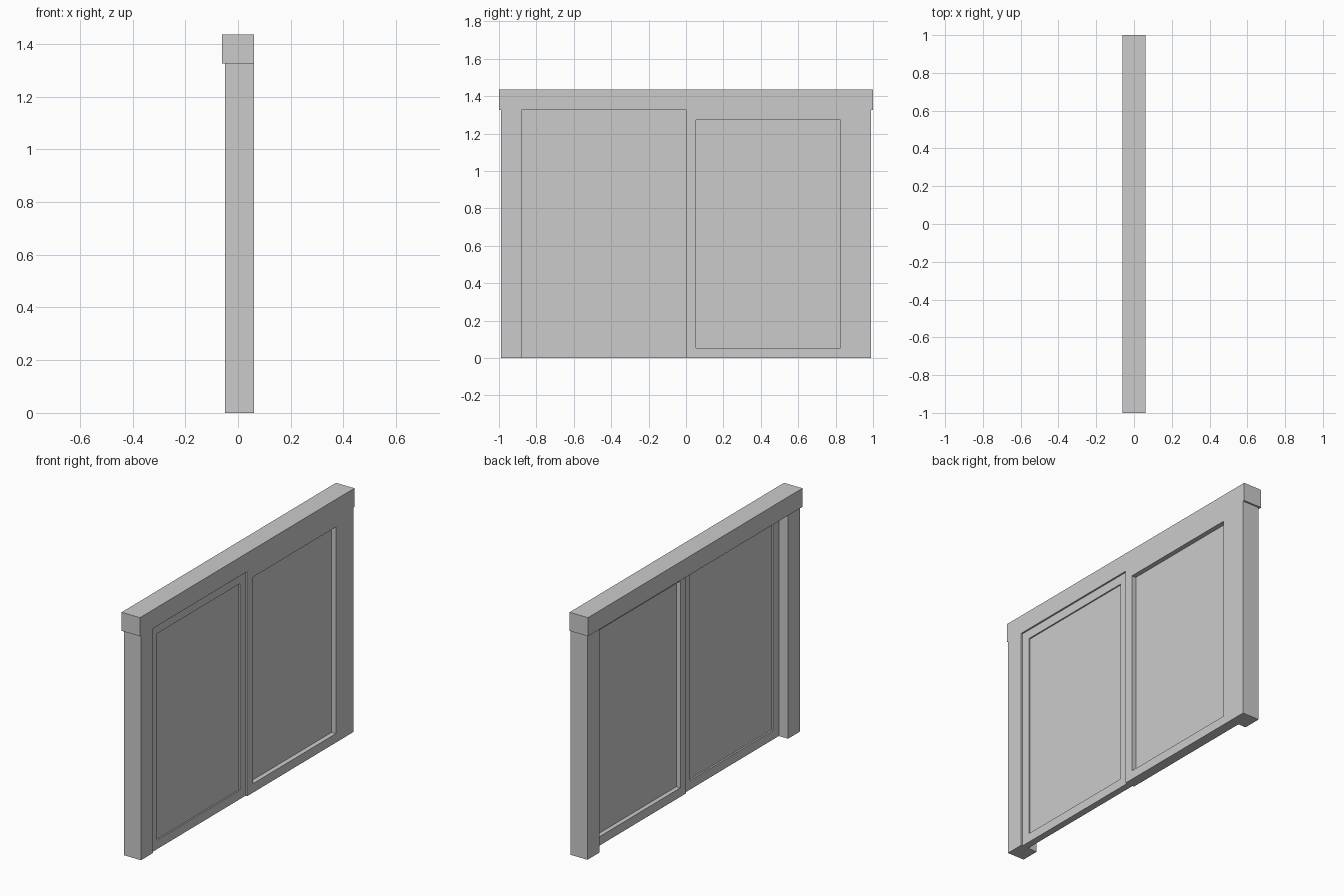
import bpy, bmesh

if "Cube" in bpy.data.objects:
    bpy.data.objects.remove(bpy.data.objects["Cube"])


def finish(name, bm):
    bmesh.ops.recalc_face_normals(bm, faces=bm.faces)
    mesh = bpy.data.meshes.new(name)
    bm.to_mesh(mesh)
    bm.free()
    obj = bpy.data.objects.new(name, mesh)
    bpy.context.collection.objects.link(obj)
    return obj


def box(name, x, y, z):
    """Box spanning the (min, max) pairs on each axis."""
    bm = bmesh.new()
    bmesh.ops.create_cube(bm, size=1)
    for v in bm.verts:
        v.co = [(a + b) / 2 + c * (b - a) for (a, b), c in zip((x, y, z), v.co)]
    return finish(name, bm)


def ring(name, x, y, z, w):
    """Rectangular frame of bar width w, facing along x."""
    bm = bmesh.new()
    loops = []
    for px, inset in ((x[0], 0), (x[1], 0), (x[1], w), (x[0], w)):
        y0, y1, z0, z1 = y[0] + inset, y[1] - inset, z[0] + inset, z[1] - inset
        loops.append([bm.verts.new((px, a, b))
                      for a, b in ((y0, z0), (y1, z0), (y1, z1), (y0, z1))])
    for i in range(4):
        p, q = loops[i], loops[(i + 1) % 4]
        for k in range(4):
            n = (k + 1) % 4
            bm.faces.new((p[k], p[n], q[n], q[k]))
    return finish(name, bm)


TOP = 1.325      # underside of the header
JAMB = 0.88      # inner face of the jambs
BAR = 0.053      # sash bar width

# Header and side jambs
box("header", (-0.06, 0.06), (-1, 1), (TOP, 1.435))
box("left_jamb", (-0.05, 0.06), (-0.99, -JAMB), (0, TOP))
box("right_jamb", (-0.05, 0.06), (JAMB, 0.99), (0, TOP))

# Two sashes with glass: the left one is thinner and slightly set back
for side, y, frame_x, glass_x in (
        ("left", (-JAMB, 0), (0.01, 0.05), (0.02, 0.042)),
        ("right", (0, JAMB), (0.0, 0.06), (0.026, 0.032))):
    ring(side + "_sash", frame_x, y, (0, TOP), BAR)
    box(side + "_glass", glass_x, (y[0] + BAR, y[1] - BAR), (BAR, TOP - BAR))
